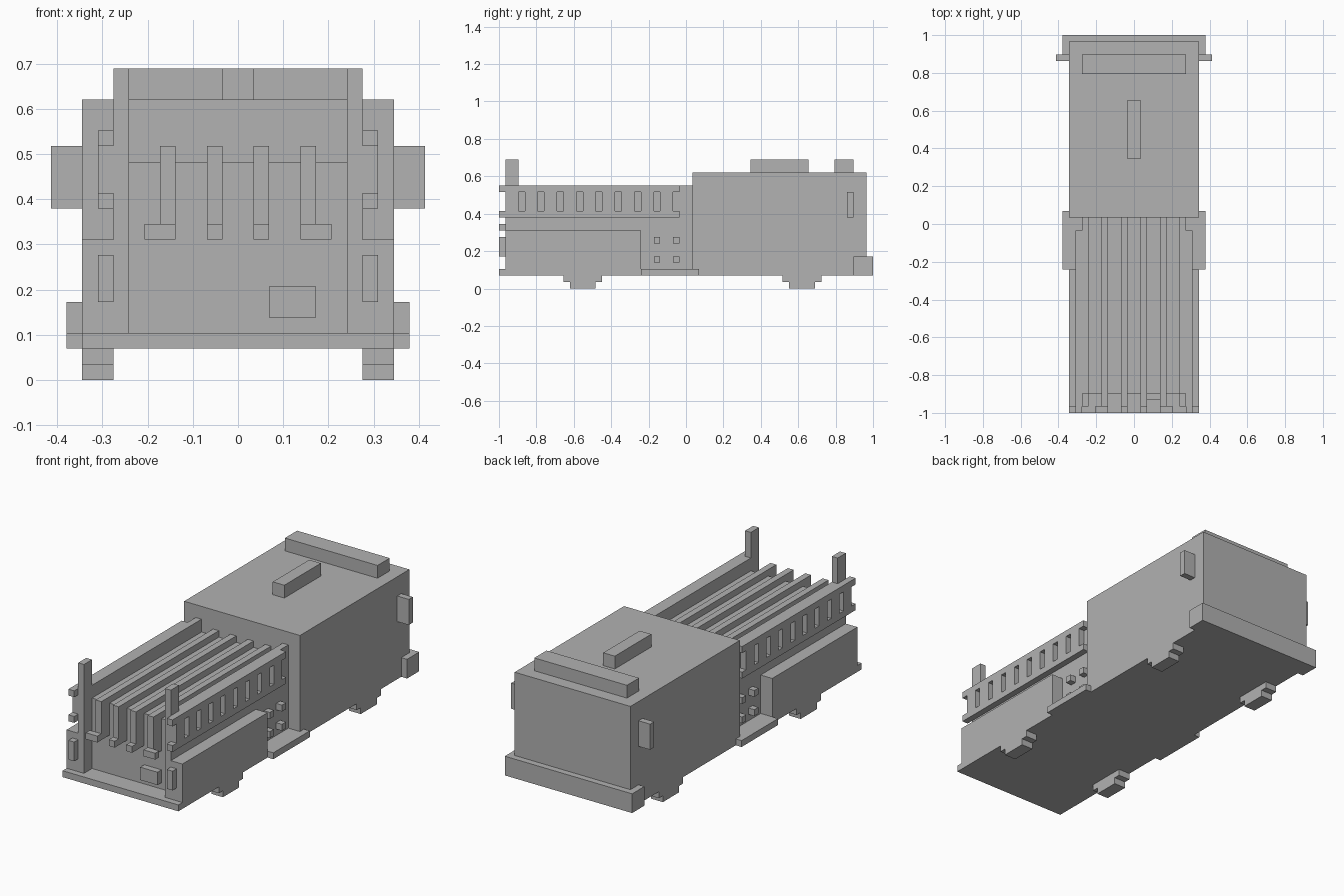
import bpy
import bmesh

if "Cube" in bpy.data.objects:
    bpy.data.objects.remove(bpy.data.objects["Cube"], do_unlink=True)

U = 1 / 29  # size of one building block

grey = bpy.data.materials.new("plain grey")
grey.use_nodes = True
colour = (0.445, 0.445, 0.445, 1)
grey.diffuse_color = colour
grey.node_tree.nodes["Principled BSDF"].inputs["Base Color"].default_value = colour


def part(name, *boxes, mirror=False):
    """One object made of boxes, each given as x, y and z ranges in blocks."""
    bm = bmesh.new()
    for spans in boxes:
        verts = bmesh.ops.create_cube(bm, size=1)["verts"]
        for v in verts:
            for i, (low, high) in enumerate(spans):
                v.co[i] = U * (high if v.co[i] > 0 else low)
    mesh = bpy.data.meshes.new(name)
    bm.to_mesh(mesh)
    bm.free()
    mesh.materials.append(grey)
    obj = bpy.data.objects.new(name, mesh)
    bpy.context.collection.objects.link(obj)
    if mirror:
        mod = obj.modifiers.new("mirror", "MIRROR")
        mod.use_mirror_merge = False
    return obj


# Rear body with roof fittings, bumper and side lamps
part("rear_body", ((-10, 10), (1, 28), (2, 18)))
part("roof_rear_bar", ((-8, 8), (23, 26), (18, 20)))
part("roof_centre_bar", ((-1, 1), (10, 19), (18, 20)))
part("rear_bumper", ((-11, 11), (26, 29), (2, 5)))
part("side_lamp", ((10, 12), (25, 26), (11, 15)), mirror=True)

# Front floor and side steps
part("floor", ((-10, 10), (-29, 1), (2, 3)))
part("side_step", ((10, 11), (-7, 2), (2, 3)), mirror=True)

# Stepped feet
for name, y in (("front_foot", -16), ("rear_foot", 18)):
    part(name, ((8, 10), (y - 3, y + 3), (1, 2)),
         ((8, 10), (y - 2, y + 2), (0, 1)), mirror=True)

# Front bed, walls, lockers and posts
part("bed", ((-7, 7), (-26, 1), (3, 14)))
part("inner_wall", ((7, 8), (-28, 1), (3, 16)), mirror=True)
part("side_locker", ((8, 10), (-28, -7), (3, 9)), mirror=True)
part("front_post", ((7, 8), (-28, -26), (16, 20)), mirror=True)
part("front_lamp", ((8, 9), (-29, -28), (5, 8)), mirror=True)
part("front_box", ((2, 5), (-27, -26), (4, 6)))

# Knobs in the side recess
part("recess_knobs", *[((8, 9), (y, y + 1), (z, z + 1))
                       for y in (-5, -2) for z in (4, 7)], mirror=True)

# Slatted side railing
bars = [((8, 9), (-28 + 3 * k, -26 + 3 * k), (12, 15)) for k in range(9)]
part("side_railing", ((8, 9), (-29, -1), (11, 12)),
     ((8, 9), (-29, -1), (15, 16)), *bars, mirror=True)

# Bed slats that bend down over the front and end in small tabs
for name, x, tab_end in (("inner_slat", 1, 2), ("outer_slat", 4, 6)):
    part(name, ((x, x + 1), (-28, 1), (14, 15)),
         ((x, x + 1), (-28, -26), (9, 14)),
         ((x, tab_end), (-29, -28), (9, 10)), mirror=True)
